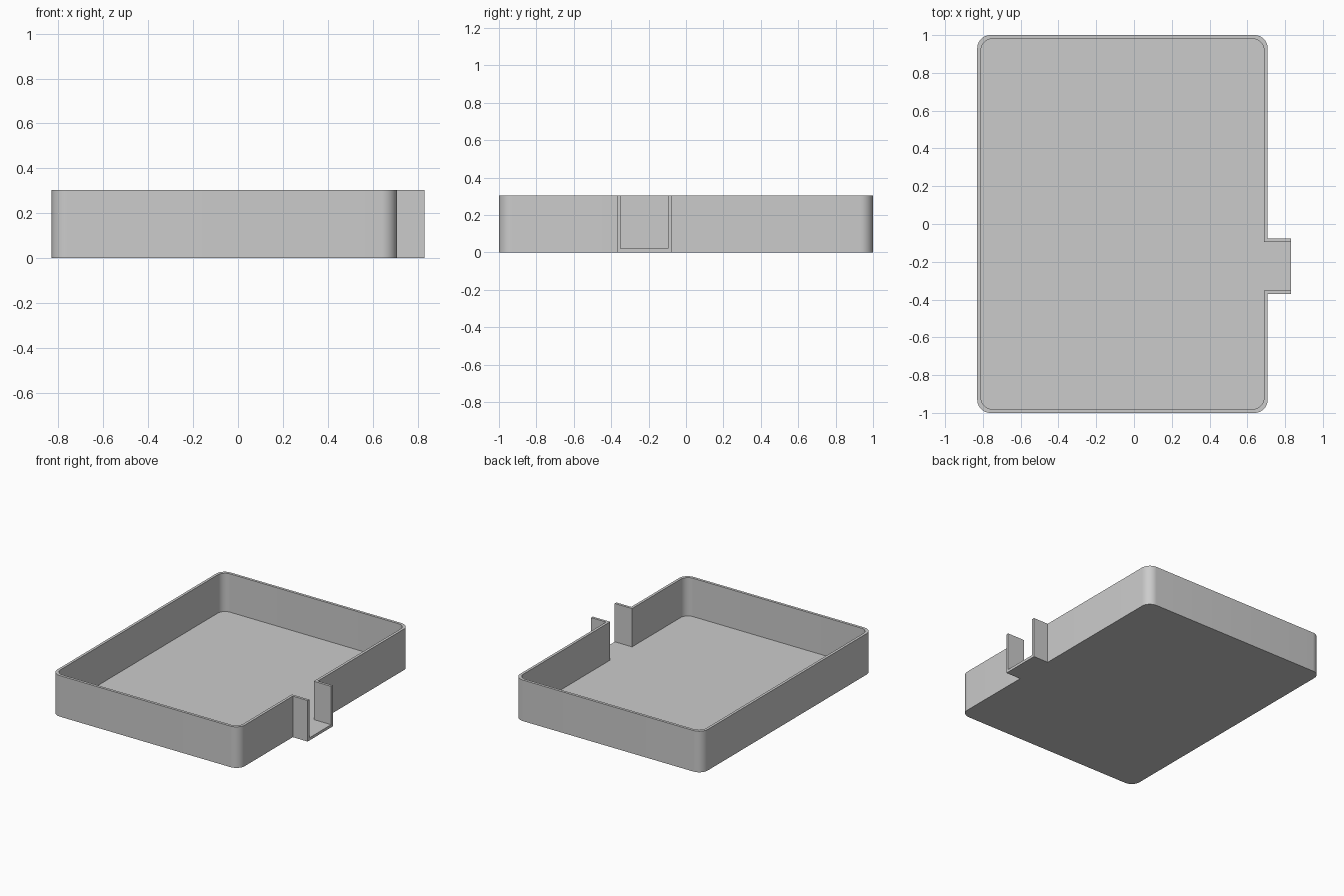
import bpy, bmesh, math

if "Cube" in bpy.data.objects:
    bpy.data.objects.remove(bpy.data.objects["Cube"])

HEIGHT, FLOOR = 0.304, 0.02
SPOUT_END = 0.83


def outline(x0, x1, y_half, radius, spout_lo, spout_hi, steps=10):
    """Open counter-clockwise path: spout tip, round the rounded box, back to the tip."""
    pts = [(SPOUT_END, spout_hi), (x1, spout_hi)]
    corners = [(x1 - radius, y_half - radius), (x0 + radius, y_half - radius),
               (x0 + radius, radius - y_half), (x1 - radius, radius - y_half)]
    for i, (cx, cy) in enumerate(corners):
        for s in range(steps + 1):
            a = math.pi / 2 * (i + s / steps)
            pts.append((cx + radius * math.cos(a), cy + radius * math.sin(a)))
    return pts + [(x1, spout_lo), (SPOUT_END, spout_lo)]


outer = outline(-0.83, 0.708, 1.0, 0.07, -0.37, -0.076)
inner = outline(-0.81, 0.688, 0.98, 0.06, -0.351, -0.095)

bm = bmesh.new()


def ring(pts, z):
    return [bm.verts.new((x, y, z)) for x, y in pts]


def strip(a, b):
    for i in range(len(a) - 1):
        bm.faces.new((a[i], a[i + 1], b[i + 1], b[i]))


out_low, out_top = ring(outer, 0), ring(outer, HEIGHT)
in_low, in_top = ring(inner, FLOOR), ring(inner, HEIGHT)

# walls and rim
strip(out_low, out_top)
strip(out_top, in_top)
strip(in_top, in_low)
# underside and inside floor
bm.faces.new(out_low[::-1])
bm.faces.new(in_low)
# U-shaped open end of the spout
bm.faces.new((out_low[-1], out_low[0], out_top[0], in_top[0],
              in_low[0], in_low[-1], in_top[-1], out_top[-1]))
bmesh.ops.recalc_face_normals(bm, faces=bm.faces)

mesh = bpy.data.meshes.new("tray_with_spout")
bm.to_mesh(mesh)
bm.free()
tray = bpy.data.objects.new("tray_with_spout", mesh)
bpy.context.collection.objects.link(tray)

# smooth rounded corners, crisp edges
bpy.context.view_layer.objects.active = tray
tray.select_set(True)
bpy.ops.object.shade_smooth_by_angle(angle=math.radians(30))
